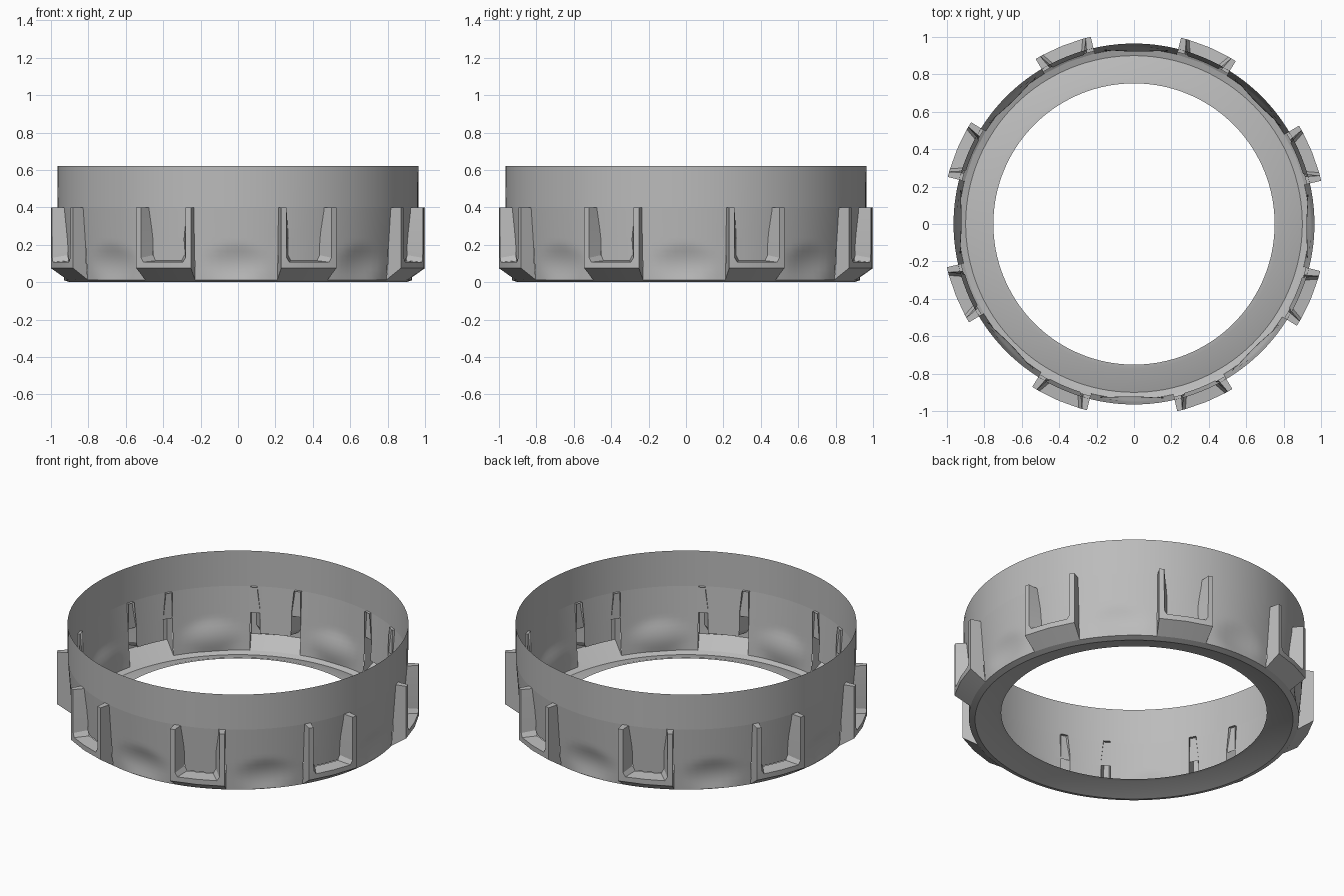
import bpy, bmesh
from math import sin, cos, radians

cube = bpy.data.objects.get("Cube")
if cube:
    bpy.data.objects.remove(cube)

GREY = (0.5, 0.5, 0.5, 1)
mat = bpy.data.materials.new("plain grey")
mat.use_nodes = True
mat.diffuse_color = GREY
mat.node_tree.nodes["Principled BSDF"].inputs["Base Color"].default_value = GREY

COUNT, STEP, FIRST = 8, 45, 21.9       # brackets, spacing and first angle
R_OUT, R_WALL, R_FOOT = 1.027, 0.948, 0.935
HALF, OPEN = 8.9, 5.5                  # half angles of bracket and its window
Z_TOP, Z_BAND, Z_SILL, Z_FOOT = 0.40, 0.24, 0.115, 0.012


def polar(r, angle, z):
    a = radians(angle)
    return (r * cos(a), r * sin(a), z)


def make_object(name, quads, smooth=30):
    """Weld a list of coordinate quads into one mesh object."""
    bm = bmesh.new()
    for quad in quads:
        bm.faces.new([bm.verts.new(co) for co in quad])
    bmesh.ops.remove_doubles(bm, verts=bm.verts, dist=0.0005)
    bmesh.ops.recalc_face_normals(bm, faces=bm.faces)
    mesh = bpy.data.meshes.new(name)
    bm.to_mesh(mesh)
    bm.free()
    mesh.materials.append(mat)
    obj = bpy.data.objects.new(name, mesh)
    bpy.context.collection.objects.link(obj)
    bpy.ops.object.select_all(action='DESELECT')
    obj.select_set(True)
    bpy.context.view_layer.objects.active = obj
    bpy.ops.object.shade_smooth_by_angle(angle=radians(smooth))
    return obj


# Columns of one sector, measured from the bracket centre
columns = [-HALF, -OPEN, -OPEN / 2, 0, OPEN / 2, OPEN]
columns += [HALF + (STEP - 2 * HALF) * i / 10 for i in range(11)]


def dent(angle, z):
    """Shallow round hollow in the middle of each plain panel."""
    d = ((angle - STEP / 2) / 10.5) ** 2 + ((z - 0.1) / 0.11) ** 2
    return 0.02 * (1 - d) ** 1.5 if d < 1 else 0


def ring(rows, keep=lambda angle, z: True, hollow=False):
    """Quads around the whole ring through (radius, height) rows."""
    quads = []
    for k in range(COUNT):
        base = FIRST + STEP * k
        for a, b in zip(columns, columns[1:]):
            for (r0, z0), (r1, z1) in zip(rows, rows[1:]):
                if not keep((a + b) / 2, (z0 + z1) / 2):
                    continue
                corners = [(r0, a, z0), (r0, b, z0), (r1, b, z1), (r1, a, z1)]
                quads.append([polar(r - (dent(t, z) if hollow else 0), base + t, z)
                              for r, t, z in corners])
    return quads


def lower_wall_kept(angle, z):
    # The brackets are hollow: open behind the posts and under the sill
    if abs(angle) < OPEN:
        return z > Z_SILL
    return abs(angle) > HALF


# Ring walls and sloped floor
make_object("upper_wall", ring([(0.965, 0.62), (0.964, Z_TOP)]))
make_object("tapered_band", ring([(0.964, Z_TOP), (0.952, Z_BAND)]))
heights = [Z_BAND, 0.215, 0.19, 0.165, 0.14, Z_SILL, 0.09, 0.065, 0.04, Z_FOOT]
lower_rows = [(0.952 - (0.952 - R_FOOT) * (Z_BAND - z) / (Z_BAND - Z_FOOT), z)
              for z in heights]
make_object("lower_wall", ring(lower_rows, lower_wall_kept, True))
make_object("bottom_rim", ring([(R_FOOT, Z_FOOT), (0.90, 0)]))
make_object("bottom_flange", ring([(0.90, 0), (0.775, 0.042), (0.752, 0.045)]))


def u_path(half):
    """Mirror the left half of a U, which ends on the centre line."""
    return half + [(-a, z) for a, z in reversed(half[:-1])]


outline = u_path([(-HALF, Z_TOP), (-HALF, 0.26), (-HALF, 0.13), (-HALF, 0.075), (0, 0.075)])
mouth = u_path([(-7.3, Z_TOP), (-7.3, 0.26), (-7.2, 0.13), (-6.4, 0.107), (0, 0.107)])
window = u_path([(-6.4, Z_TOP), (-OPEN, 0.26), (-OPEN, 0.145), (-4.6, Z_SILL), (0, Z_SILL)])


def bracket(base):
    def on(path, r):
        return [polar(r, base + a, z) for a, z in path]

    def loft(p, q):
        return [[p[i], p[i + 1], q[i + 1], q[i]] for i in range(len(p) - 1)]

    front, lip, back = on(outline, R_OUT), on(mouth, R_OUT), on(window, R_WALL)
    # Sides run straight in to the wall; the bottom slopes in to the foot
    root = [polar(R_FOOT if z < 0.1 else R_WALL, base + a, Z_FOOT if z < 0.1 else z)
            for a, z in outline]
    quads = loft(front, lip) + loft(lip, back) + loft(front, root)
    # Post tops
    for i in (0, -1):
        quads.append([front[i], lip[i], back[i], root[i]])
    return quads


for k in range(COUNT):
    make_object(f"bracket_{k + 1}", bracket(FIRST + STEP * k), 25)
